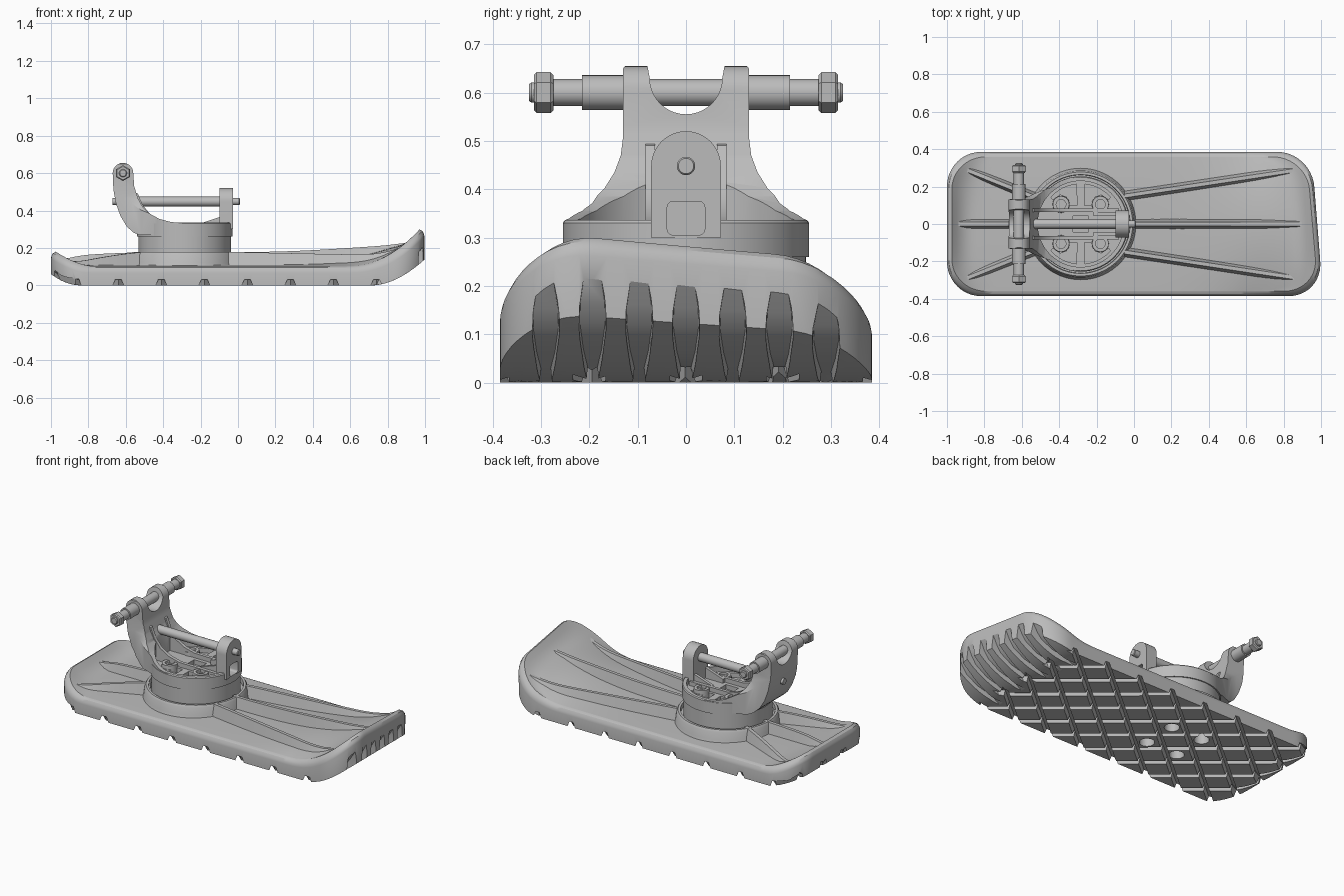
import bpy, bmesh, math
from mathutils import Vector

if "Cube" in bpy.data.objects:
    bpy.data.objects.remove(bpy.data.objects["Cube"])

grey = bpy.data.materials.new("cast_grey")
grey.use_nodes = True
grey.diffuse_color = (0.5, 0.5, 0.5, 1)
grey.node_tree.nodes["Principled BSDF"].inputs["Base Color"].default_value = (0.5, 0.5, 0.5, 1)

CX = -0.285      # swivel centre
HW = 0.385       # half width of the foot


def clamp(v):
    return max(0.0, min(1.0, v))


def finish(name, bm):
    bmesh.ops.recalc_face_normals(bm, faces=bm.faces)
    me = bpy.data.meshes.new(name)
    bm.to_mesh(me)
    bm.free()
    ob = bpy.data.objects.new(name, me)
    bpy.context.scene.collection.objects.link(ob)
    return ob


def shape(name, *bodies):
    """Each body is a list of rings, skinned together and capped."""
    bm = bmesh.new()
    for rings in bodies:
        rows = [[bm.verts.new(p) for p in ring] for ring in rings]
        n = len(rows[0])
        for a, b in zip(rows, rows[1:]):
            for i in range(n):
                j = (i + 1) % n
                bm.faces.new((a[i], a[j], b[j], b[i]))
        bm.faces.new(rows[0])
        bm.faces.new(rows[-1])
    return finish(name, bm)


def place(axis, p, d):
    return {"x": (d, p[0], p[1]), "y": (p[0], d, p[1]), "z": (p[0], p[1], d)}[axis]


def prism(pts, axis, lo, hi):
    return [[place(axis, p, d) for p in pts] for d in (lo, hi)]


def arc(c, r, a0, a1, n):
    return [(c[0] + r * math.cos(math.radians(a0 + (a1 - a0) * i / n)),
             c[1] + r * math.sin(math.radians(a0 + (a1 - a0) * i / n))) for i in range(n + 1)]


def lathe(c, axis, profile, n=48, turn=0):
    """Rings of (radius, distance) around an axis."""
    return [[place(axis, p, d) for p in arc(c, r, turn, turn + 360, n)[:-1]] for r, d in profile]


def boolean(ob, tool, op):
    mod = ob.modifiers.new("cut", "BOOLEAN")
    mod.object, mod.operation, mod.solver = tool, op, "EXACT"
    deps = bpy.context.evaluated_depsgraph_get()
    me = bpy.data.meshes.new_from_object(ob.evaluated_get(deps))
    ob.modifiers.clear()
    ob.data = me
    bpy.data.objects.remove(tool)


# Foot surfaces: plan ends, underside and top height
def corner(y):
    s = clamp((abs(y) - 0.2) / (HW - 0.2))
    return 0.18 * (1 - math.sqrt(1 - s * s))


def toe_end(y):
    return 0.98 - 0.08 * y - corner(y)


def heel_end(y):
    return -1 + corner(y)


def under(x):
    return 0.14 * clamp((x - 0.72) / 0.28) ** 1.8 + 0.06 * clamp((-0.84 - x) / 0.16) ** 2


def top(x, y):
    edge = 0.103 + 0.2 * clamp((x - 0.6) / 0.4) ** 2.2 + 0.077 * clamp((-0.8 - x) / 0.2) ** 1.7
    middle = 0.112 + 0.15 * max(0, x) ** 3
    w = (1 - (y / HW) ** 2) * clamp((toe_end(y) - x) / 0.12) * clamp((x - heel_end(y)) / 0.12)
    return edge + (middle - edge) * clamp(w)


# Foot body: lower grid, upper grid set in, and a rounded rim between
NX, NY = 72, 36
bm = bmesh.new()


def plan(i, j, inset):
    y0 = HW * math.sin(math.pi * (j / NY - 0.5))
    a, b = heel_end(y0) + inset, toe_end(y0) - inset
    return a + (b - a) * i / NX, y0 * (HW - inset) / HW


cells = [(i, j) for i in range(NX + 1) for j in range(NY + 1)]
loop = ([(i, 0) for i in range(NX)] + [(NX, j) for j in range(NY)]
        + [(i, NY) for i in range(NX, 0, -1)] + [(0, j) for j in range(NY, 0, -1)])
low = {c: bm.verts.new((*plan(*c, 0), under(plan(*c, 0)[0]))) for c in cells}
layers = [low]
for inset, drop in ((0, 0.036), (0.003, 0.022), (0.011, 0.008), (0.026, 0)):
    layers.append({c: bm.verts.new((*plan(*c, inset), top(*plan(*c, 0)) - drop))
                   for c in (loop if drop else cells)})
for g in (low, layers[-1]):
    for i in range(NX):
        for j in range(NY):
            bm.faces.new((g[i, j], g[i + 1, j], g[i + 1, j + 1], g[i, j + 1]))
for a, b in zip(layers, layers[1:]):
    for p, q in zip(loop, loop[1:] + loop[:1]):
        bm.faces.new((a[p], a[q], b[q], b[p]))
foot = finish("foot_plate", bm)

# Diamond tread grooves: straight on the flat, bending up at the heel, stopping at the toe
for s in (1, -1):
    grooves = []
    for k in range(-9, 9):
        line = [(0.05 + 0.23 * k + s * (y + 0.388) / 0.84, y) for y in (-0.4 + 0.8 * n / 24 for n in range(25))]
        line = [p for p in line if -1.1 < p[0] < 0.79]
        line = [p for p in line if p in (line[0], line[-1]) or p[0] < -0.82]
        if len(line) > 1:
            grooves.append([[(x + w, y, under(min(x, 0)) + h) for w, h in
                             ((-0.034, -0.02), (0.034, -0.02), (0.012, 0.032), (-0.012, 0.032))] for x, y in line])
    boolean(foot, shape("groove_cutter", *grooves), "DIFFERENCE")

# Toe grooves, swelling towards the tip, and bolt holes
floor = [(0.70, 0.0), (0.75, 0.03), (0.85, 0.065), (0.92, 0.115), (0.95, 0.155), (0.99, 0.215)]
outer = [(0.72, -0.03), (0.80, -0.03), (0.92, 0.0), (1.02, 0.06), (1.05, 0.13), (1.07, 0.215)]
widths = [0.014, 0.010, 0.019, 0.026, 0.025, 0.016]
slots = []
for k in range(-3, 4):
    y = 0.0967 * k
    d = toe_end(y) - 0.98
    lift = 1 - 0.37 * y - 5.5 * corner(y)
    slots.append([[(f[0] + d, y - w, f[1] * lift), (f[0] + d, y + w, f[1] * lift),
                   (o[0] + d, y + w + 0.006, o[1] * lift), (o[0] + d, y - w - 0.006, o[1] * lift)]
                  for f, o, w in zip(floor, outer, widths)])
boolean(foot, shape("toe_cutter", *slots), "DIFFERENCE")
bolts = [(x, y) for x in (-0.39, -0.18) for y in (-0.105, 0.105)]
boolean(foot, shape("hole_cutter", *[lathe(b, "z", [(0.042, -0.1), (0.042, 0.09)], 24) for b in bolts]),
        "DIFFERENCE")


# Stiffening fins on the top: level crests that fade into the surface
def rib(a, b, fade):
    a, b = Vector(a), Vector(b)
    side = (b - a).orthogonal().normalized()
    rings = []
    for i in range(19):
        p = a.lerp(b, i / 18)
        ground = top(p.x, p.y)
        crest = 0.178 + 0.08 * max(0, p.x) ** 2.2 - 0.04 * clamp(-0.5 - p.x)
        crest += (ground + 0.006 - crest) * (i / 18) ** fade
        rings.append([(*(p + side * w), z) for w, z in
                      ((-0.03, ground - 0.02), (0.03, ground - 0.02), (0.01, crest), (-0.01, crest))])
    return rings


ribs = [rib((-0.03, 0), (0.95, 0), 6), rib((-0.53, 0), (-0.97, 0), 6)]
for s in (1, -1):
    ribs += [rib((-0.05, 0.15 * s), (0.88, 0.29 * s), 1.7),
             rib((-0.5, 0.13 * s), (-0.92, 0.3 * s), 1.7)]
shape("foot_ribs", *ribs)

# Round seat on the foot
shape("swivel_seat", lathe((CX, 0), "z", [(0.305, 0.09), (0.292, 0.12), (0.286, 0.165), (0.278, 0.177), (0.264, 0.177),
                                          (0.262, 0.15), (0.248, 0.15), (0.248, 0.27)], 72))

# Swivel: dish with the raised arm, made from three crossed outlines
swivel = shape("swivel_bracket", lathe((CX, 0), "z", [(0.255, 0.26), (0.255, 0.33), (0.25, 0.336)], 72))
side = [(-0.3, 0.27), (-0.53, 0.27), (-0.56, 0.283), (-0.595, 0.315), (-0.628, 0.37), (-0.652, 0.435), (-0.666, 0.51)]
side += arc((-0.615, 0.6), 0.055, 180, 0, 14)
side += [(-0.555, 0.53), (-0.535, 0.465), (-0.51, 0.42), (-0.475, 0.385), (-0.42, 0.355), (-0.36, 0.339), (-0.3, 0.333)]
half = [(0.27, 0.25), (0.255, 0.335), (0.225, 0.352), (0.195, 0.375), (0.168, 0.403), (0.148, 0.435), (0.135, 0.47),
        (0.13, 0.51), (0.13, 0.65), (0.125, 0.656), (0.08, 0.656)]
face = half + arc((0, 0.63), 0.075, 0, -180, 20) + [(-y, z) for y, z in reversed(half)]
flare = [(-0.52, 0.168), (-0.57, 0.145), (-0.61, 0.135), (-0.7, 0.134)]
outline = arc((CX, 0), 0.254, -130, 130, 48) + flare + [(x, -y) for x, y in reversed(flare)]
arm = shape("arm", prism(side, "y", -0.3, 0.3))
boolean(arm, shape("arm_front", prism(face, "x", -0.8, 0)), "INTERSECT")
boolean(arm, shape("arm_plan", prism(outline, "z", 0.2, 0.7)), "INTERSECT")
boolean(swivel, arm, "UNION")
boolean(swivel, shape("dish_cutter", lathe((CX, 0), "z", [(0.23, 0.3), (0.23, 0.8)], 72)), "DIFFERENCE")

# Pockets sunk into the dish floor, one in each quarter, and a square one in the middle
quarter = [(0.02, 0.1), (0.06, 0.1), (0.075, 0.145), (0.11, 0.158), (0.15, 0.13)] + arc((0, 0), 0.214, 42, 84, 8)
pockets = [prism([(CX + sx * x, sy * y) for x, y in quarter], "z", 0.272, 0.4) for sx in (1, -1) for sy in (1, -1)]
pockets.append(prism(arc((CX, 0), 0.06, 45, 315, 3), "z", 0.272, 0.4))
boolean(swivel, shape("pocket_cutter", *pockets), "DIFFERENCE")

# Front lug with a square window
lug = [(0.072, 0.3)] + arc((0, 0.448), 0.072, 0, 180, 24) + [(-0.072, 0.3)]
boolean(swivel, shape("lug", prism(lug, "x", -0.1, -0.028)), "UNION")
window = []
for i, (y, z) in enumerate([(0.026, 0.362), (-0.026, 0.362), (-0.026, 0.318), (0.026, 0.318)]):
    window += arc((y, z), 0.013, 90 * i, 90 * i + 90, 5)
boolean(swivel, shape("window_cutter", prism(window, "x", -0.085, 0.1)), "DIFFERENCE")

# Webs inside the dish
web = [(-0.56, 0.29), (-0.56, 0.5), (-0.535, 0.49), (-0.51, 0.43), (-0.47, 0.38), (-0.41, 0.345), (-0.34, 0.328), (-0.08, 0.325), (-0.08, 0.29)]
gusset = [(-0.22, 0.29), (-0.22, 0.325), (-0.09, 0.368), (-0.09, 0.29)]
webs = []
for s in (1, -1):
    webs.append(prism(web, "y", s * 0.064, s * 0.084))
    webs.append(prism(gusset, "y", s * 0.045, s * 0.063))
shape("dish_webs", *webs)
shape("bolt_bosses", *[lathe(b, "z", [(0.046, 0.29), (0.044, 0.322), (0.026, 0.322), (0.026, 0.308),
                                      (0.013, 0.308), (0.013, 0.295)], 24) for b in bolts])

# Long pin between the lug and the arm
shape("long_pin", lathe((0, 0.448), "x", [(0.018, -0.67), (0.018, -0.64), (0.026, -0.64), (0.026, -0.09),
                                          (0.019, -0.09), (0.019, 0.006), (0.016, 0.01)], 32))

# Cross shaft with sleeves, hex nuts and threaded ends
axle = (-0.615, 0.6)
shape("cross_shaft", lathe(axle, "y", [(0.017, -0.325), (0.021, -0.32), (0.021, -0.3), (0.028, -0.3), (0.028, 0.3),
                                       (0.021, 0.3), (0.021, 0.32), (0.017, 0.325)], 32))
for s, label in ((1, "back"), (-1, "front")):
    shape(label + "_sleeve", lathe(axle, "y", [(0.036, s * 0.1), (0.036, s * 0.215)], 32))
    shape(label + "_nut", lathe(axle, "y", [(0.036, s * 0.274), (0.042, s * 0.28),
                                            (0.042, s * 0.309), (0.036, s * 0.315)], 6, 30))

# Shading and material
for ob in bpy.context.scene.objects:
    if ob.type == "MESH":
        ob.data.materials.clear()
        ob.data.materials.append(grey)
        for p in ob.data.polygons:
            p.material_index = 0
        ob.data.shade_smooth()
        ob.data.set_sharp_from_angle(angle=math.radians(32))
